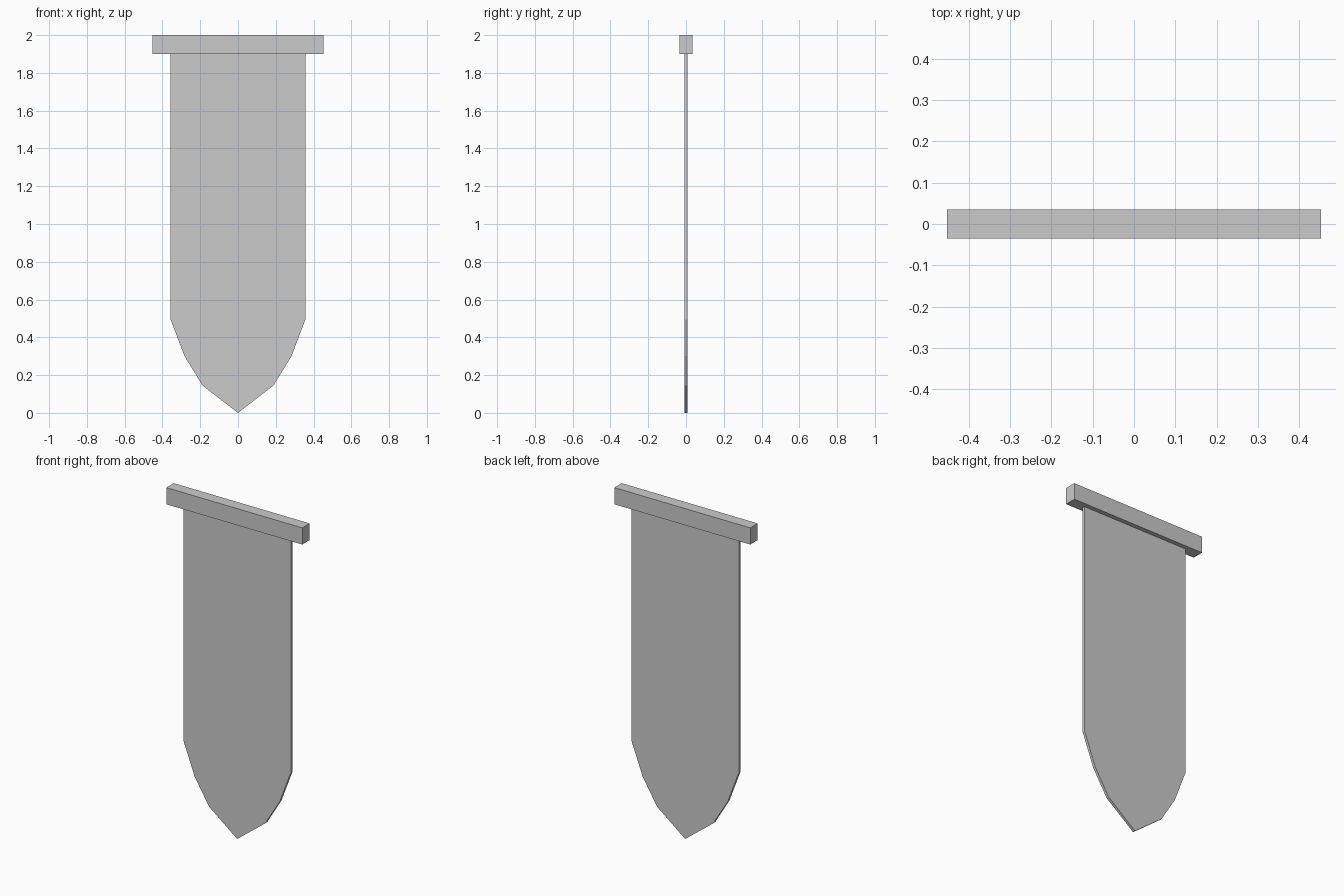
import bpy, bmesh

if "Cube" in bpy.data.objects:
    bpy.data.objects.remove(bpy.data.objects["Cube"])


def extruded(name, outline, half_depth):
    """Solid plate: an x-z outline given depth along y."""
    bm = bmesh.new()
    face = bm.faces.new([bm.verts.new((x, -half_depth, z)) for x, z in outline])
    new = bmesh.ops.extrude_face_region(bm, geom=[face])["geom"]
    verts = [g for g in new if isinstance(g, bmesh.types.BMVert)]
    bmesh.ops.translate(bm, verts=verts, vec=(0, 2 * half_depth, 0))
    bmesh.ops.recalc_face_normals(bm, faces=bm.faces)
    mesh = bpy.data.meshes.new(name)
    bm.to_mesh(mesh)
    bm.free()
    obj = bpy.data.objects.new(name, mesh)
    bpy.context.collection.objects.link(obj)
    return obj


# Hanging cloth: right edge from the tip upward, mirrored for the left
right = [(0.188, 0.145), (0.283, 0.30), (0.357, 0.495), (0.357, 1.90)]
left = [(-x, z) for x, z in reversed(right)]
extruded("banner_cloth", [(0, 0)] + right + left, 0.008)

# Top bar
bar = [(-0.452, 1.90), (0.452, 1.90), (0.452, 2.0), (-0.452, 2.0)]
extruded("top_bar", bar, 0.035)
